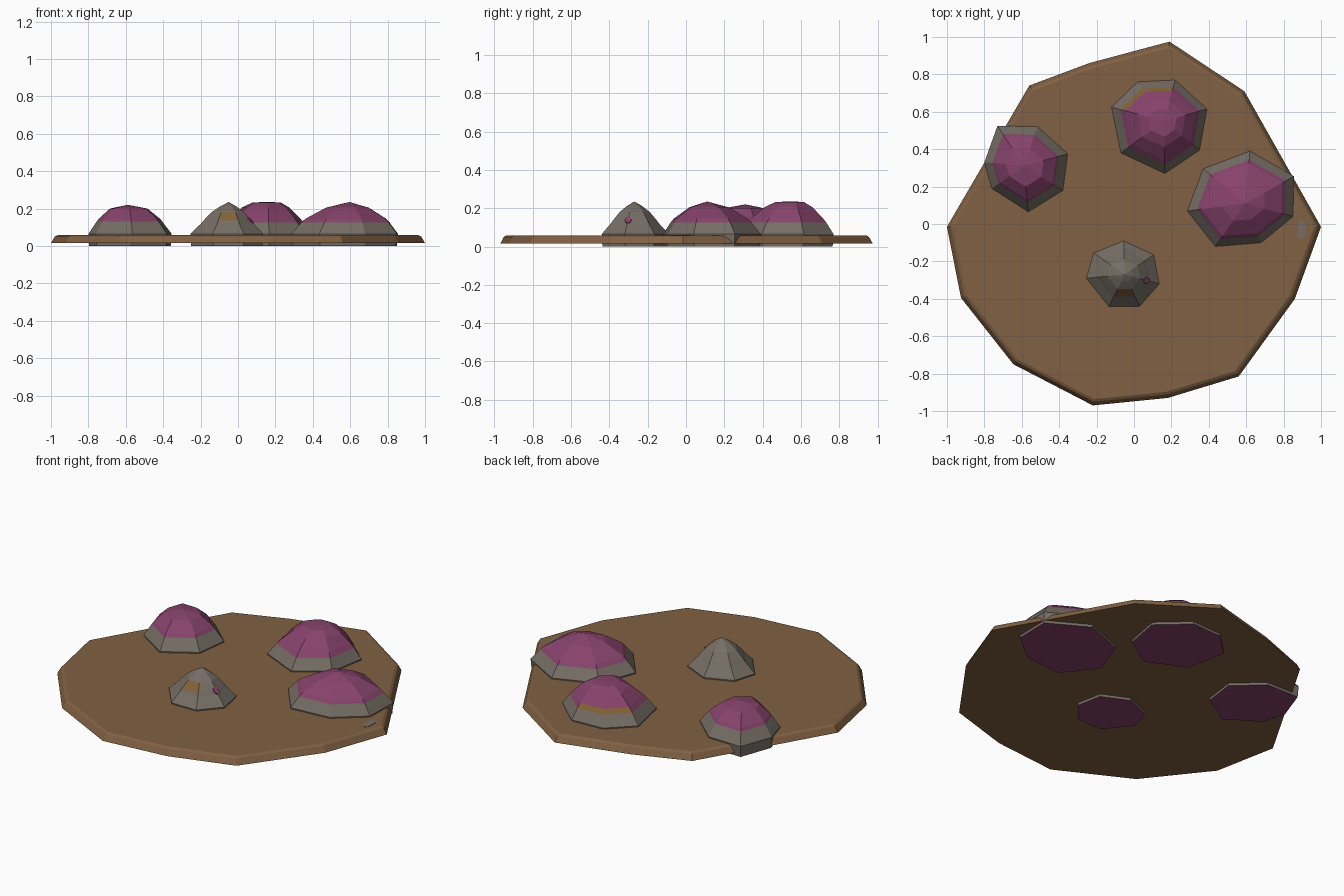
import bpy, bmesh, math

if "Cube" in bpy.data.objects:
    bpy.data.objects.remove(bpy.data.objects["Cube"])


def material(name, rgb):
    m = bpy.data.materials.new(name)
    lin = [((c / 255 + 0.055) / 1.055) ** 2.4 for c in rgb]
    m.diffuse_color = (*lin, 1)
    m.use_nodes = True
    m.node_tree.nodes["Principled BSDF"].inputs["Base Color"].default_value = m.diffuse_color
    return m


SOIL = material("soil brown", (129, 97, 67))
STONE = material("stone grey", (118, 110, 101))
MOSS = material("moss purple", (135, 67, 108))
TAN = material("lichen tan", (132, 98, 54))
MATS = [SOIL, STONE, MOSS, TAN]


def stack(name, outline, rings, peak=None, paint=None, core=0):
    """Loft scaled copies (scale, z) of an outline, closing on a peak or a flat top."""
    n = len(outline)
    cx, cy = (peak[0], peak[1]) if peak else (0, 0)
    bm = bmesh.new()
    loops = [[bm.verts.new((cx + (x - cx) * s, cy + (y - cy) * s, z)) for x, y in outline]
             for s, z in rings]
    for k in range(len(loops) - 1):
        a, b = loops[k], loops[k + 1]
        for i in range(n):
            j = (i + 1) % n
            f = bm.faces.new((a[i], a[j], b[j], b[i]))
            f.material_index = paint(k, i) if paint else 0
    if peak:
        tip = bm.verts.new(peak)
        for i in range(n):
            f = bm.faces.new((loops[-1][i], loops[-1][(i + 1) % n], tip))
            f.material_index = paint(len(loops) - 1, i)
    else:
        bm.faces.new(loops[-1])
    base = bm.faces.new(loops[0])
    if core:
        # coloured patch in the middle of the underside
        base.material_index = 1
        bmesh.ops.inset_individual(bm, faces=[base], thickness=core)
        base.material_index = 2
    bmesh.ops.recalc_face_normals(bm, faces=bm.faces)
    me = bpy.data.meshes.new(name)
    bm.to_mesh(me)
    bm.free()
    for m in MATS:
        me.materials.append(m)
    ob = bpy.data.objects.new(name, me)
    bpy.context.collection.objects.link(ob)
    return ob


# Irregular ground slab with a chamfered rim
ground = [(-1, -.015), (-.925, -.395), (-.645, -.75), (-.22, -.97), (.18, -.93), (.56, -.815),
          (.86, -.4), (1, -.015), (.59, .71), (.19, .975), (-.24, .86), (-.56, .74)]
stack("ground_slab", ground, [(1, .015), (.98, .05), (.965, .058)])


def moss_paint(tan_sides=()):
    def paint(k, i):
        if k < 2:
            return 1
        if k == 2:
            return 3 if i in tan_sides else 2
        return 2
    return paint


# Mossy boulders: grey skirt, purple cap (outlines run counter-clockwise)
back = [(.39, .615), (.22, .77), (.02, .76), (-.12, .625), (-.07, .38), (.165, .27), (.35, .395)]
stack("back_boulder", back,
      [(.98, 0), (1, .065), (.83, .125), (.74, .15), (.5, .205), (.3, .232)],
      (.16, .55, .236), moss_paint((1, 2)), .15)

left = [(-.355, .375), (-.515, .52), (-.73, .525), (-.8, .33), (-.76, .19), (-.565, .065),
        (-.38, .18)]
stack("left_boulder", left,
      [(.98, 0), (1, .065), (.79, .13), (.74, .145), (.45, .2)],
      (-.59, .31, .22), moss_paint(), .12)

right = [(.855, .255), (.62, .39), (.37, .295), (.285, .07), (.435, -.12), (.68, -.1), (.85, .04)]
stack("right_boulder", right,
      [(.98, 0), (1, .065), (.83, .125), (.76, .145), (.4, .205)],
      (.595, .11, .235), moss_paint(), .16)


# Bare boulder with a small tan mark in front and a purple fleck at its right
def bare_paint(k, i):
    return 3 if (k, i) == (3, 4) else 1


bare = [(.105, -.165), (-.055, -.09), (-.215, -.155), (-.255, -.29), (-.135, -.44), (.03, -.44),
        (.135, -.32)]
stack("bare_boulder", bare,
      [(.98, 0), (1, .065), (.72, .12), (.66, .135), (.45, .18), (.22, .212)],
      (-.05, -.27, .235), bare_paint, .11)


# Thin flecks
def fleck(name, loc, rx, ry, rot, mat):
    bpy.ops.mesh.primitive_cylinder_add(vertices=6, radius=1, depth=.006, location=loc, rotation=rot)
    ob = bpy.context.object
    ob.name = name
    ob.scale = (rx, ry, 1)
    ob.data.materials.append(mat)


fleck("moss_fleck", (.067, -.302, .138), .025, .018, (.15, math.radians(42), 0), MOSS)
fleck("stone_fleck", (.895, -.03, .057), .025, .055, (0, 0, 0), STONE)
